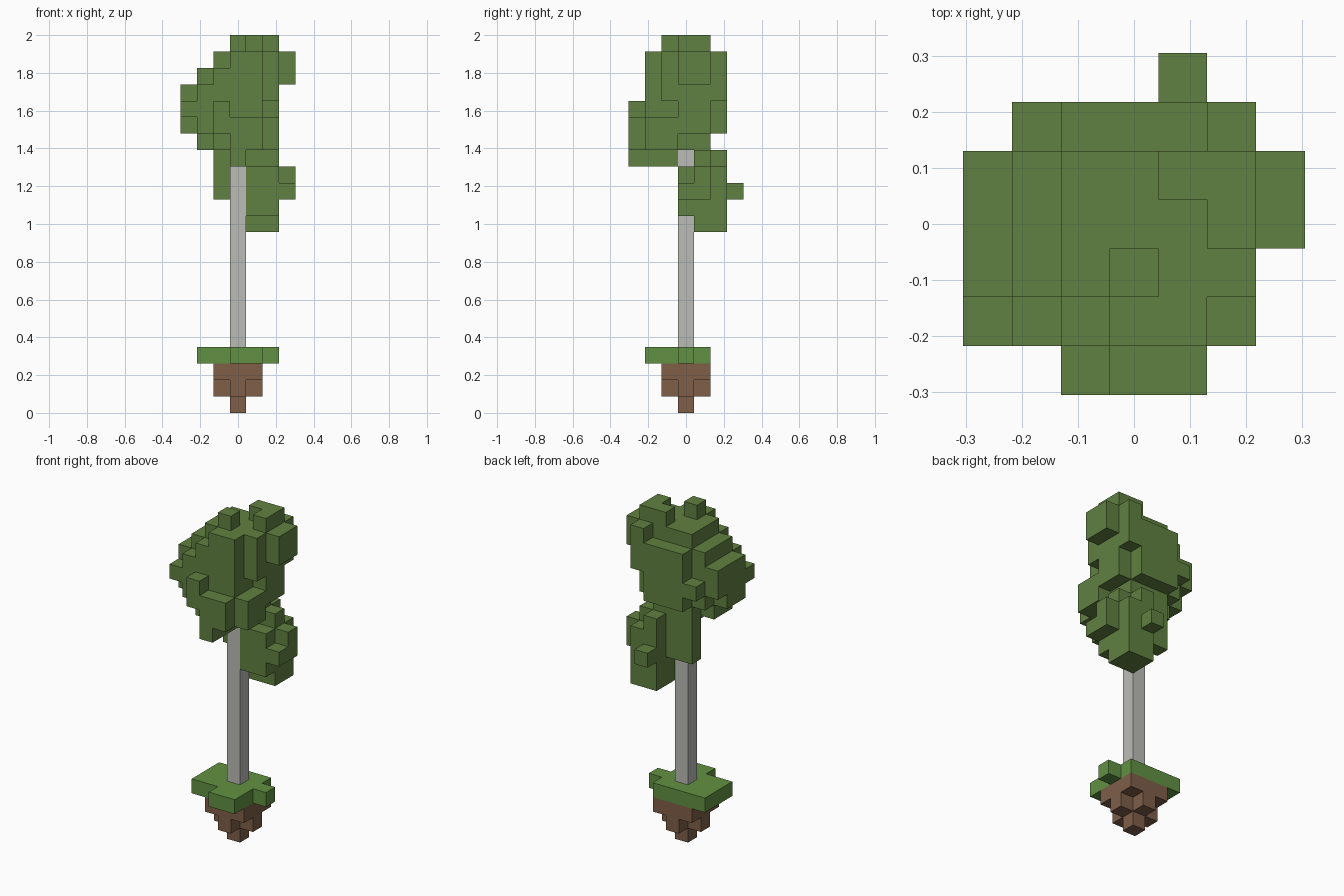
import bpy
import bmesh
from mathutils import Vector

cube = bpy.data.objects.get("Cube")
if cube:
    bpy.data.objects.remove(cube, do_unlink=True)

UNIT = 2 / 23  # edge of one block


def make_material(name, color):
    mat = bpy.data.materials.new(name)
    mat.use_nodes = True
    mat.diffuse_color = (*color, 1)
    for node in mat.node_tree.nodes:
        if node.type == 'BSDF_PRINCIPLED':
            node.inputs["Base Color"].default_value = (*color, 1)
            node.inputs["Roughness"].default_value = 0.9
    return mat


def fill_cells(boxes):
    """Union of inclusive block ranges: x from/to, y from/to, z from/to."""
    cells = set()
    for x0, x1, y0, y1, z0, z1 in boxes:
        for x in range(x0, x1 + 1):
            for y in range(y0, y1 + 1):
                for z in range(z0, z1 + 1):
                    cells.add((x, y, z))
    return cells


def add_block_part(name, boxes, mat):
    """Outer skin of the filled blocks, with flat faces merged."""
    cells = fill_cells(boxes)
    bm = bmesh.new()
    for cell in sorted(cells):
        center = Vector(cell) + Vector((0, 0, 0.5))
        for axis in range(3):
            for sign in (-1, 1):
                step = [0, 0, 0]
                step[axis] = sign
                if tuple(c + s for c, s in zip(cell, step)) in cells:
                    continue
                normal = Vector(step)
                side = Vector([float(i == (axis + 1) % 3) for i in range(3)])
                up = normal.cross(side)
                ring = (-side - up, side - up, side + up, up - side)
                bm.faces.new([bm.verts.new((center + (normal + r) / 2) * UNIT) for r in ring])
    bmesh.ops.remove_doubles(bm, verts=bm.verts, dist=UNIT / 100)
    bmesh.ops.dissolve_limit(bm, angle_limit=0.01, verts=bm.verts, edges=bm.edges)
    mesh = bpy.data.meshes.new(name)
    bm.to_mesh(mesh)
    bm.free()
    mesh.materials.append(mat)
    obj = bpy.data.objects.new(name, mesh)
    bpy.context.collection.objects.link(obj)
    return obj


leaf_green = make_material("leaf green", (0.117, 0.218, 0.052))
grass_green = make_material("grass green", (0.120, 0.285, 0.054))
soil_brown = make_material("soil brown", (0.212, 0.112, 0.064))
bark_grey = make_material("pale bark", (0.50, 0.50, 0.47))

# Root ball: a tip, a cross and a full square
add_block_part("soil", [
    (0, 0, 0, 0, 0, 0),
    (-1, 1, 0, 0, 1, 1), (0, 0, -1, 1, 1, 1),
    (-1, 1, -1, 1, 2, 2),
], soil_brown)

# Grass slab with one tab at the side and a wider one in front
add_block_part("grass", [
    (-2, 1, -1, 1, 3, 3), (2, 2, 0, 0, 3, 3), (0, 1, -2, -2, 3, 3),
], grass_green)

# Trunk
add_block_part("trunk", [(0, 0, 0, 0, 4, 15)], bark_grey)

# Upper foliage: core, then sides, front, back, underside and top tufts
upper = [
    (-1, 1, -2, 1, 16, 20), (0, 1, -2, 1, 21, 21), (-1, -1, -1, 1, 21, 21),
    (2, 2, -1, 1, 19, 21), (2, 2, 0, 1, 17, 18), (3, 3, 0, 1, 20, 21),
    (-2, -2, -2, 1, 17, 19), (-2, -2, -1, 1, 20, 20), (-2, -2, -1, 0, 16, 16),
    (-3, -3, -1, 1, 18, 19), (-3, -3, -1, 0, 17, 17), (-3, -3, -2, -2, 18, 18),
    (-1, -1, -3, -3, 17, 18), (0, 1, -3, -3, 16, 17), (2, 2, -2, -1, 16, 17),
    (-1, 1, 2, 2, 17, 20), (2, 2, 2, 2, 19, 21), (-2, -2, 2, 2, 18, 18),
    (0, 0, -3, -1, 15, 15),
    (0, 0, -1, -1, 22, 22), (1, 2, 1, 1, 22, 22), (2, 2, 0, 0, 22, 22),
]

# Lower foliage hanging at the back left of the trunk
lower = [
    (1, 2, 1, 2, 11, 14), (1, 2, 0, 0, 12, 14),
    (-1, 2, 1, 1, 13, 15), (1, 1, 2, 2, 15, 15),
    (3, 3, 0, 1, 13, 13), (3, 3, 1, 1, 14, 14), (1, 1, 3, 3, 13, 13),
]
add_block_part("foliage", upper + lower, leaf_green)
